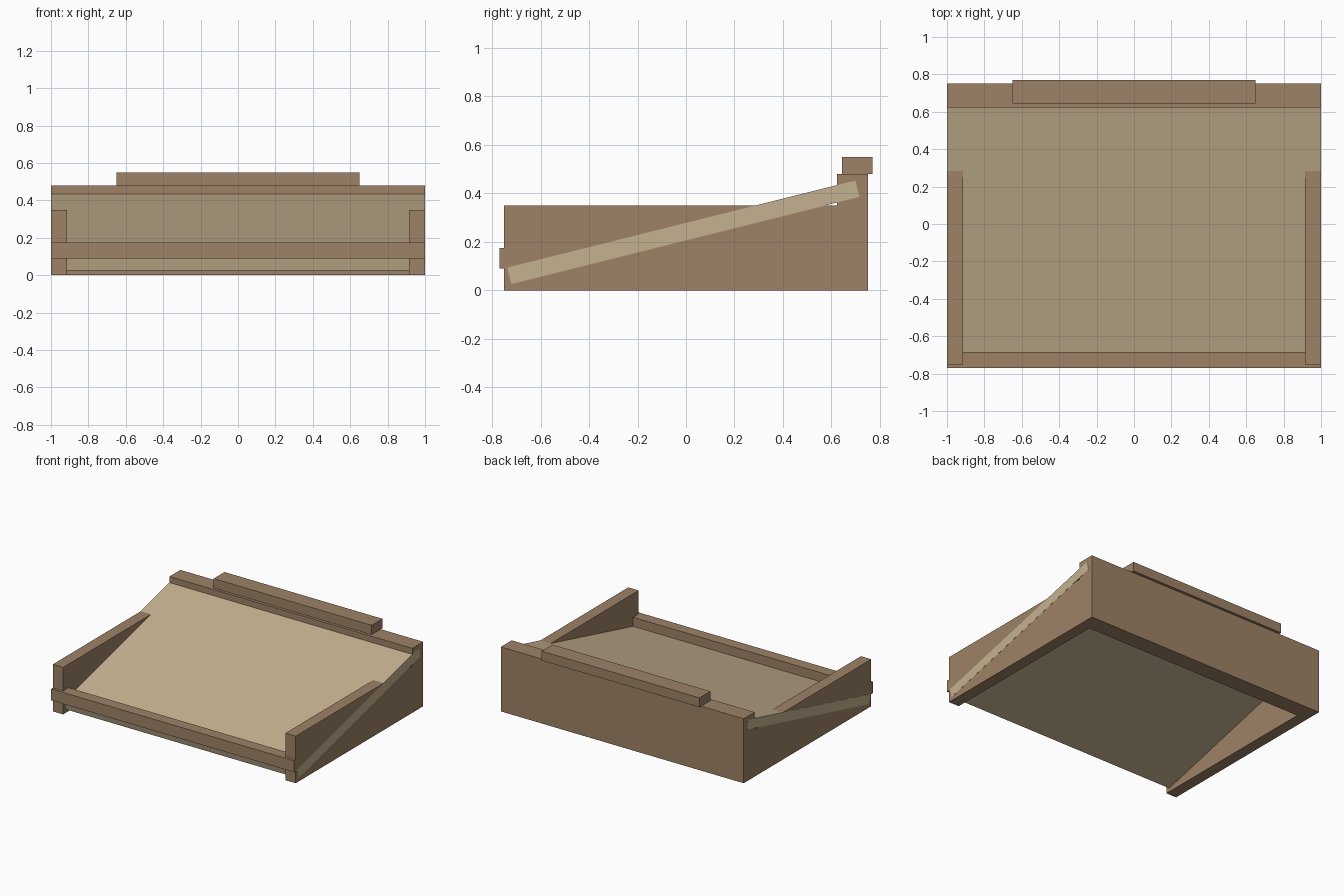
import bpy
import math

cube = bpy.data.objects.get("Cube")
if cube:
    bpy.data.objects.remove(cube, do_unlink=True)


def material(name, rgb):
    m = bpy.data.materials.new(name)
    m.use_nodes = True
    color = (*rgb, 1)
    m.diffuse_color = color
    bsdf = next(n for n in m.node_tree.nodes if n.type == "BSDF_PRINCIPLED")
    bsdf.inputs["Base Color"].default_value = color
    return m


frame_wood = material("brown wood", (0.34, 0.225, 0.135))
board_wood = material("pale wood", (0.56, 0.44, 0.28))


def box(name, low, high, mat, tilt=0):
    """Box between two corners, optionally tilted about its centre along x."""
    centre = [(a + b) / 2 for a, b in zip(low, high)]
    bpy.ops.mesh.primitive_cube_add(size=1, location=centre)
    obj = bpy.context.object
    obj.name = obj.data.name = name
    obj.scale = [b - a for a, b in zip(low, high)]
    bpy.ops.object.transform_apply(location=False, rotation=False, scale=True)
    obj.rotation_euler.x = tilt
    obj.data.materials.append(mat)
    return obj


# Side walls
for side, a, b in (("left", 0.915, 1), ("right", -1, -0.915)):
    box(side + "_side_wall", (a, -0.75, 0), (b, 0.75, 0.35), frame_wood)

# Tall back wall with a shorter ledge on top
box("back_wall", (-1, 0.622, 0), (1, 0.75, 0.48), frame_wood)
box("top_ledge", (-0.65, 0.643, 0.48), (0.65, 0.77, 0.55), frame_wood)

# Front stop rail
box("front_rail", (-1, -0.77, 0.09), (1, -0.685, 0.175), frame_wood)

# Sloped board, a hair proud of the side walls
box("sloped_board", (-1.001, -0.751, 0.205), (1.001, 0.729, 0.275),
    board_wood, math.radians(14.04))
